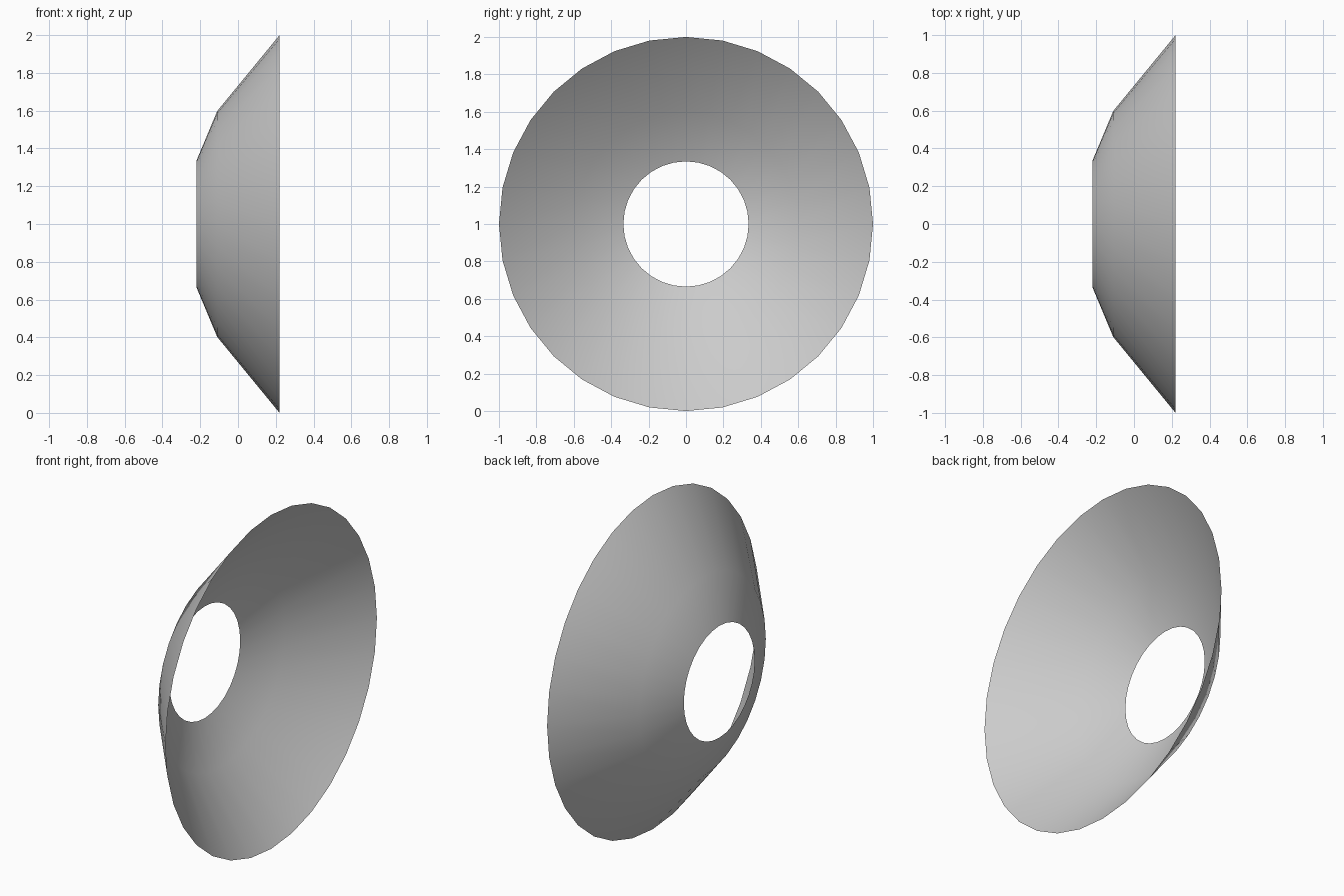
import bpy, bmesh
from math import radians
from mathutils import Matrix, Vector

if "Cube" in bpy.data.objects:
    bpy.data.objects.remove(bpy.data.objects["Cube"])

# Dish profile: (x, radius) from the small opening to the wide rim
PROFILE = [(-0.22, 0.335), (-0.11, 0.598), (0.22, 1.0)]
SIDES = 32
CENTRE = Vector((0, 0, 1))

bm = bmesh.new()
# Thin open dish: profile spun round the x axis
verts = [bm.verts.new((x, 0, 1 + r)) for x, r in PROFILE]
edges = [bm.edges.new(pair) for pair in zip(verts, verts[1:])]
bmesh.ops.spin(bm, geom=verts + edges, cent=CENTRE, axis=(1, 0, 0),
               angle=radians(360), steps=SIDES, use_merge=True)
bmesh.ops.remove_doubles(bm, verts=bm.verts[:], dist=0.0005)
bmesh.ops.recalc_face_normals(bm, faces=bm.faces[:])

# Make the faces point away from the axis
face = bm.faces[:][0]
face.normal_update()
out = face.calc_center_median() - CENTRE
out.x = 0
if face.normal.dot(out) < 0:
    bmesh.ops.reverse_faces(bm, faces=bm.faces[:])
for f in bm.faces:
    f.smooth = True

mesh = bpy.data.meshes.new("dish")
bm.to_mesh(mesh)
bm.free()
dish = bpy.data.objects.new("dish", mesh)
bpy.context.collection.objects.link(dish)
